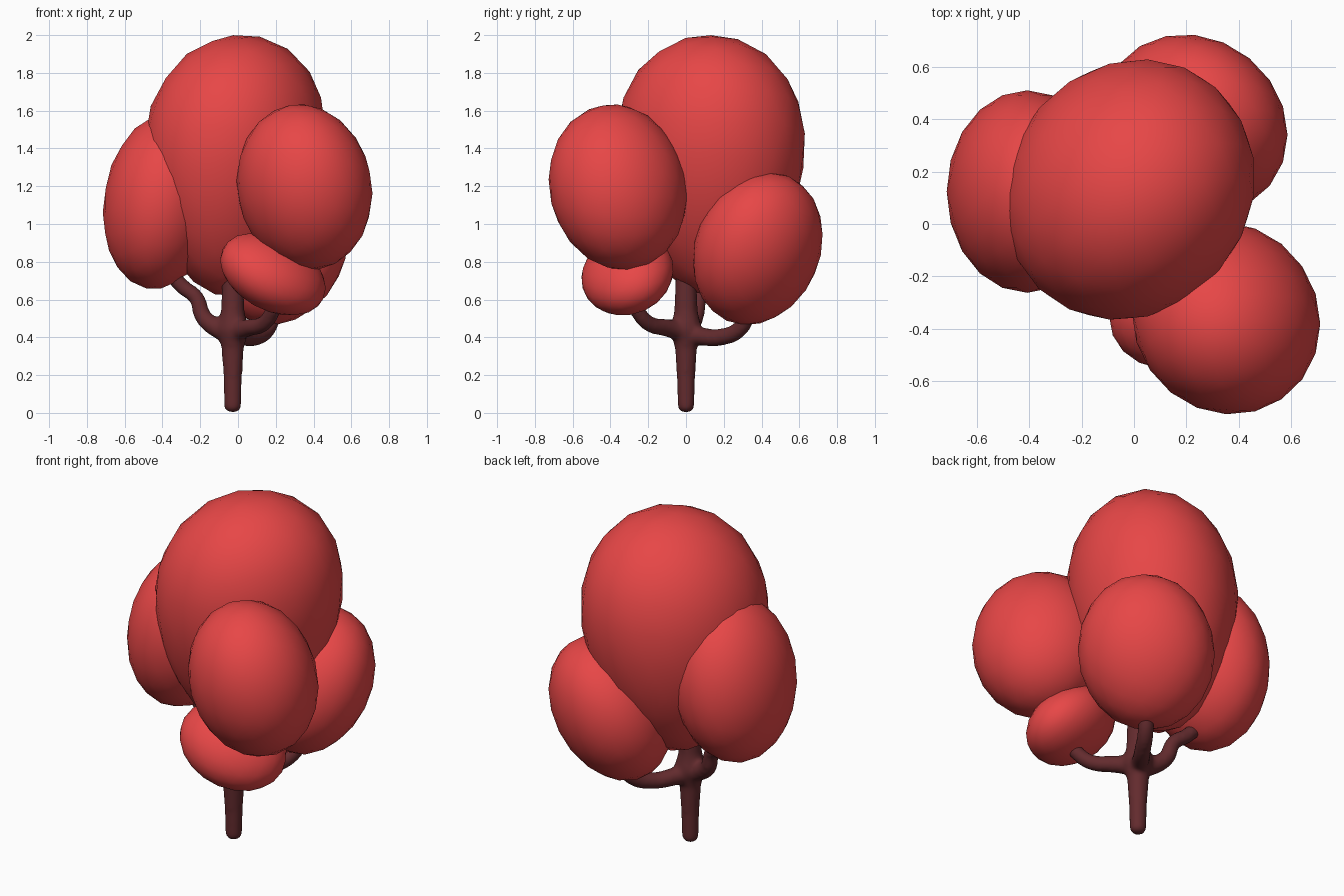
import bpy, bmesh, math
from mathutils import Vector, Matrix

if "Cube" in bpy.data.objects:
    bpy.data.objects.remove(bpy.data.objects["Cube"])


def material(name, rgb):
    m = bpy.data.materials.new(name)
    m.diffuse_color = (*rgb, 1.0)
    m.use_nodes = True
    m.node_tree.nodes["Principled BSDF"].inputs["Base Color"].default_value = m.diffuse_color
    return m


LEAF = material("leaf red", (0.80, 0.062, 0.062))
BARK = material("dark bark", (0.125, 0.024, 0.027))


def foliage(name, centre, half, xy=0.0, xz=0.0, yz=0.0, egg=0.0):
    """Leaning ellipsoid: half extents along the axes plus lean terms."""
    a, b, c = half
    # Cholesky factor of the ellipsoid's matrix maps a unit sphere onto it
    l11 = a
    l21, l31 = xy / l11, xz / l11
    l22 = math.sqrt(b * b - l21 ** 2)
    l32 = (yz - l31 * l21) / l22
    l33 = math.sqrt(c * c - l31 ** 2 - l32 ** 2)
    shape = Matrix(((l11, 0, 0), (l21, l22, 0), (l31, l32, l33)))
    bm = bmesh.new()
    bmesh.ops.create_icosphere(bm, subdivisions=3, radius=1.0)
    for v in bm.verts:
        p = shape @ v.co
        k = 1 + egg * p.z / c
        v.co = Vector((p.x * k, p.y * k, p.z)) + Vector(centre)
    for f in bm.faces:
        f.smooth = True
    me = bpy.data.meshes.new(name)
    bm.to_mesh(me)
    bm.free()
    me.materials.append(LEAF)
    ob = bpy.data.objects.new(name, me)
    bpy.context.collection.objects.link(ob)
    return ob


# Foliage clumps
foliage("crown_foliage", (-0.025, 0.132, 1.31), (0.475, 0.493, 0.692),
        xy=0.022, xz=0.027, yz=-0.004, egg=0.18)
foliage("front_right_foliage", (0.352, -0.36, 1.195), (0.36, 0.368, 0.44),
        xy=-0.008, xz=-0.012, yz=-0.014)
foliage("left_foliage", (-0.408, 0.124, 1.12), (0.308, 0.387, 0.465),
        xy=0.0, xz=0.018)
foliage("back_right_foliage", (0.232, 0.38, 0.87), (0.355, 0.345, 0.405),
        xy=-0.014, xz=0.025, yz=0.023)
foliage("small_low_foliage", (0.185, -0.31, 0.735), (0.28, 0.245, 0.22),
        xy=0.012, xz=-0.021, yz=0.006)

# Trunk and branches: tapered tubes (x, y, z, radius)
paths = [
    [(-.028, 0, .003, .026), (-.028, 0, .025, .046), (-.028, 0, .18, .05),
     (-.028, 0, .34, .06), (-.028, 0, .44, .088), (-.028, 0, .54, .064),
     (-.025, 0, .78, .056)],
    [(-.03, 0, .42, .062), (-.12, .02, .455, .053), (-.185, .05, .51, .046),
     (-.22, .07, .61, .042), (-.29, .09, .665, .042), (-.36, .1, .74, .042)],
    [(-.03, 0, .43, .062), (.05, -.1, .45, .048), (.14, -.2, .475, .043),
     (.2, -.28, .57, .041)],
    [(-.03, 0, .42, .062), (.02, .08, .405, .05), (.09, .18, .40, .047),
     (.16, .29, .45, .045), (.2, .34, .57, .042)],
]
cu = bpy.data.curves.new("tubes", "CURVE")
cu.dimensions = "3D"
cu.bevel_depth = 1.0
cu.bevel_resolution = 3
cu.resolution_u = 6
cu.use_fill_caps = True
for pts in paths:
    sp = cu.splines.new("BEZIER")
    sp.bezier_points.add(len(pts) - 1)
    for bp, (x, y, z, r) in zip(sp.bezier_points, pts):
        bp.co = (x, y, z)
        bp.radius = r
        bp.handle_left_type = bp.handle_right_type = "AUTO"
tubes = bpy.data.objects.new("tubes", cu)
bpy.context.collection.objects.link(tubes)

# Merge the tubes into one softly blended trunk
bpy.context.view_layer.update()
dg = bpy.context.evaluated_depsgraph_get()
me = bpy.data.meshes.new_from_object(tubes.evaluated_get(dg))
bpy.data.objects.remove(tubes)
trunk = bpy.data.objects.new("trunk_and_branches", me)
bpy.context.collection.objects.link(trunk)
me.materials.clear()
me.materials.append(BARK)
rm = trunk.modifiers.new("blend", "REMESH")
rm.mode = "VOXEL"
rm.voxel_size = 0.012
rm.use_smooth_shade = True
sm = trunk.modifiers.new("soften", "SMOOTH")
sm.factor = 0.5
sm.iterations = 12
